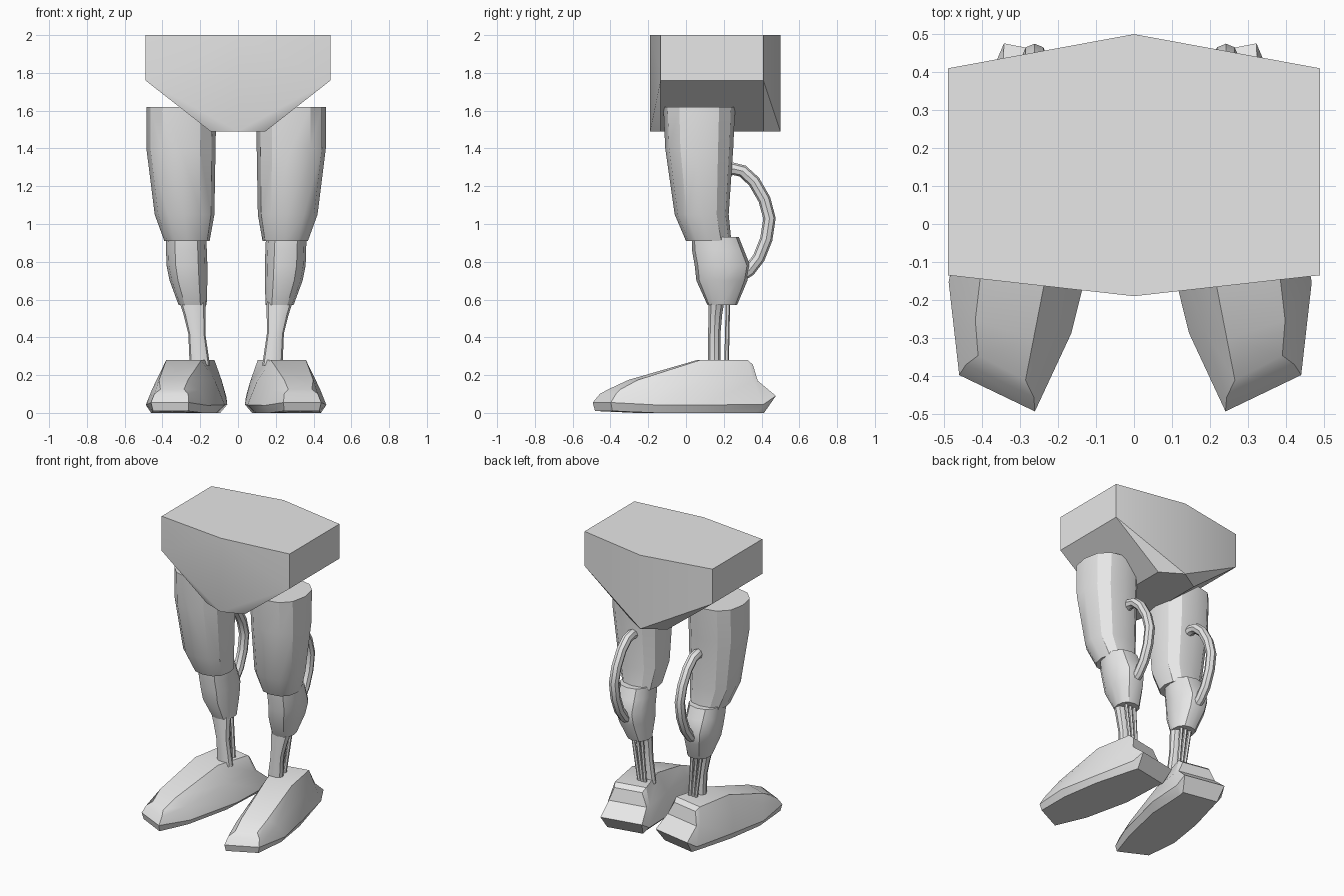
import bpy, bmesh, math
from mathutils import Vector

if "Cube" in bpy.data.objects:
    bpy.data.objects.remove(bpy.data.objects["Cube"])

grey = bpy.data.materials.new("plain grey")
grey.diffuse_color = (0.8, 0.8, 0.8, 1)
grey.use_nodes = True
grey.node_tree.nodes["Principled BSDF"].inputs["Base Color"].default_value = grey.diffuse_color

AXIS = -0.01  # mirror plane of the two legs


def side_x(x, side):
    return x if side == "left" else 2 * AXIS - x


def make(name, verts, faces):
    bm = bmesh.new()
    vs = [bm.verts.new(v) for v in verts]
    for f in faces:
        bm.faces.new([vs[i] for i in f])
    bmesh.ops.recalc_face_normals(bm, faces=bm.faces[:])
    mesh = bpy.data.meshes.new(name)
    bm.to_mesh(mesh)
    bm.free()
    mesh.materials.append(grey)
    ob = bpy.data.objects.new(name, mesh)
    bpy.context.collection.objects.link(ob)
    bpy.ops.object.select_all(action="DESELECT")
    ob.select_set(True)
    bpy.context.view_layer.objects.active = ob
    bpy.ops.object.shade_smooth_by_angle(angle=math.radians(32))
    return ob


def skin(name, rings):
    """Join equal-length rings into a capped skin."""
    n = len(rings[0])
    verts = [v for r in rings for v in r]
    faces = [(k * n + i, k * n + (i + 1) % n, (k + 1) * n + (i + 1) % n, (k + 1) * n + i)
             for k in range(len(rings) - 1) for i in range(n)]
    faces += [tuple(range(n)), tuple(range(len(verts) - n, len(verts)))]
    return make(name, verts, faces)


def limb(name, side, stations, n=12, power=0.85):
    """Loft of rounded sections: z, centre x, centre y, radius x, radius y."""
    def p(v):
        return math.copysign(abs(v) ** power, v)
    rings = []
    for z, cx, cy, rx, ry in stations:
        angles = [2 * math.pi * i / n for i in range(n)]
        rings.append([(side_x(cx + rx * p(math.cos(a)), side), cy + ry * p(math.sin(a)), z)
                      for a in angles])
    return skin(name, rings)


def tube(name, side, path, radius, n=8):
    """Round tube along a path lying in a nearly constant x plane."""
    pts = [Vector((side_x(x, side), y, z)) for x, y, z in path]
    rings = []
    for i, c in enumerate(pts):
        t = (pts[min(i + 1, len(pts) - 1)] - pts[max(i - 1, 0)]).normalized()
        u = t.cross(Vector((1, 0, 0))).normalized()
        w = t.cross(u)
        rings.append([c + radius * (u * math.cos(a) + w * math.sin(a))
                      for a in (2 * math.pi * k / n for k in range(n))])
    return skin(name, rings)


# Pelvis block: front and back walls bulge at the centre line
half = [(0.49, 2.0), (0.49, 1.76), (0.145, 1.49)]
verts = []
for y_side, y_mid in ((-0.135, -0.19), (0.41, 0.5)):
    verts += [(x, y_side, z) for x, z in half] + [(-x, y_side, z) for x, z in half]
    verts += [(0, y_mid, 2.0), (0, y_mid, 1.49)]
faces = []
for b in (0, 8):
    faces += [(b + 6, b + 7, b + s + 1, b + s) for s in (0, 3)]
    faces += [(b + 7, b + s + 2, b + s + 1) for s in (0, 3)]
outline = [6, 0, 1, 2, 7, 5, 4, 3]
faces += [(outline[i], outline[i + 1], outline[i + 1] + 8, outline[i] + 8) for i in (1, 2, 5, 6)]
faces += [(6, 0, 8, 14, 11, 3), (7, 2, 10, 15, 13, 5)]
make("pelvis", verts, faces)

# Foot rings (forward, inward, z), going round from the inner heel by the toe
FOOT = [
    # sole
    [(.06, .13, 0), (.11, .13, 0), (.38, .17, 0), (.70, .16, 0), (.925, .125, .01),
     (.87, -.075, .01), (.64, -.13, 0), (.38, -.14, 0), (.11, -.12, 0), (.06, -.115, 0)],
    # rim
    [(0, .15, .09), (.07, .17, .045), (.32, .205, .042), (.715, .185, .04), (.936, .13, .055),
     (.88, -.084, .055), (.645, -.158, .042), (.38, -.157, .042), (.07, -.15, .045), (0, -.135, .09)],
    # shoulder
    [(.095, .14, .17), (.12, .15, .17), (.36, .16, .17), (.71, .145, .12), (.90, .12, .10),
     (.85, -.072, .10), (.68, -.115, .13), (.40, -.135, .17), (.12, -.13, .17), (.095, -.12, .17)],
    # top
    [(.115, .10, .255), (.145, .115, .28), (.38, .09, .28), (.75, .09, .175), (.86, .09, .125),
     (.82, -.045, .125), (.73, -.07, .175), (.40, -.095, .28), (.145, -.10, .28), (.115, -.09, .255)],
]
YAW = math.radians(11)
HEEL = (-0.21, 0.45)


def foot_point(d, w, z, side):
    x = HEEL[0] - d * math.sin(YAW) + w * math.cos(YAW)
    y = HEEL[1] - d * math.cos(YAW) - w * math.sin(YAW)
    return (side_x(x, side), y, z)


def foot(side):
    rings = [[foot_point(*p, side) for p in ring] for ring in FOOT]
    verts = [v for r in rings for v in r]
    n = 10
    faces = [(k * n + i, k * n + (i + 1) % n, k * n + n + (i + 1) % n, k * n + n + i)
             for k in range(3) for i in range(n)]
    faces.append(tuple(range(n)))
    # cross strips over the instep
    faces += [(30 + i, 31 + i, 38 - i, 39 - i) for i in range(4)]
    make(side + "_foot", verts, faces)


for side in ("left", "right"):
    foot(side)
    limb(side + "_thigh", side, [(1.62, -.30, .07, .185, .19), (1.40, -.302, .07, .183, .18),
                                 (1.05, -.283, .083, .158, .143), (.91, -.27, .12, .12, .12)])
    limb(side + "_calf", side, [(.93, -.275, .155, .107, .125), (.86, -.273, .17, .108, .138),
                                (.78, -.27, .193, .108, .147), (.70, -.262, .19, .100, .135),
                                (.57, -.24, .192, .074, .078)])
    limb(side + "_shin", side, [(.62, -.245, .165, .076, .045), (.52, -.23, .155, .058, .038),
                                (.42, -.218, .15, .045, .034), (.25, -.202, .15, .054, .034)], n=10)
    # Thin tendons behind the shin
    for k in (-1, 0, 1):
        tube(f"{side}_tendon_{k + 2}", side,
             [(-.24 + .035 * k, .222, .60), (-.203 + .022 * k, .215, .26)], .012, 6)
    # Hose arching from thigh to calf
    hose = [(.20, 1.28), (.25, 1.292), (.30, 1.28), (.36, 1.225), (.415, 1.13), (.442, 1.03),
            (.425, .92), (.385, .82), (.335, .755), (.28, .72)]
    tube(side + "_hose", side, [(-.262, y, z) for y, z in hose], .033)
